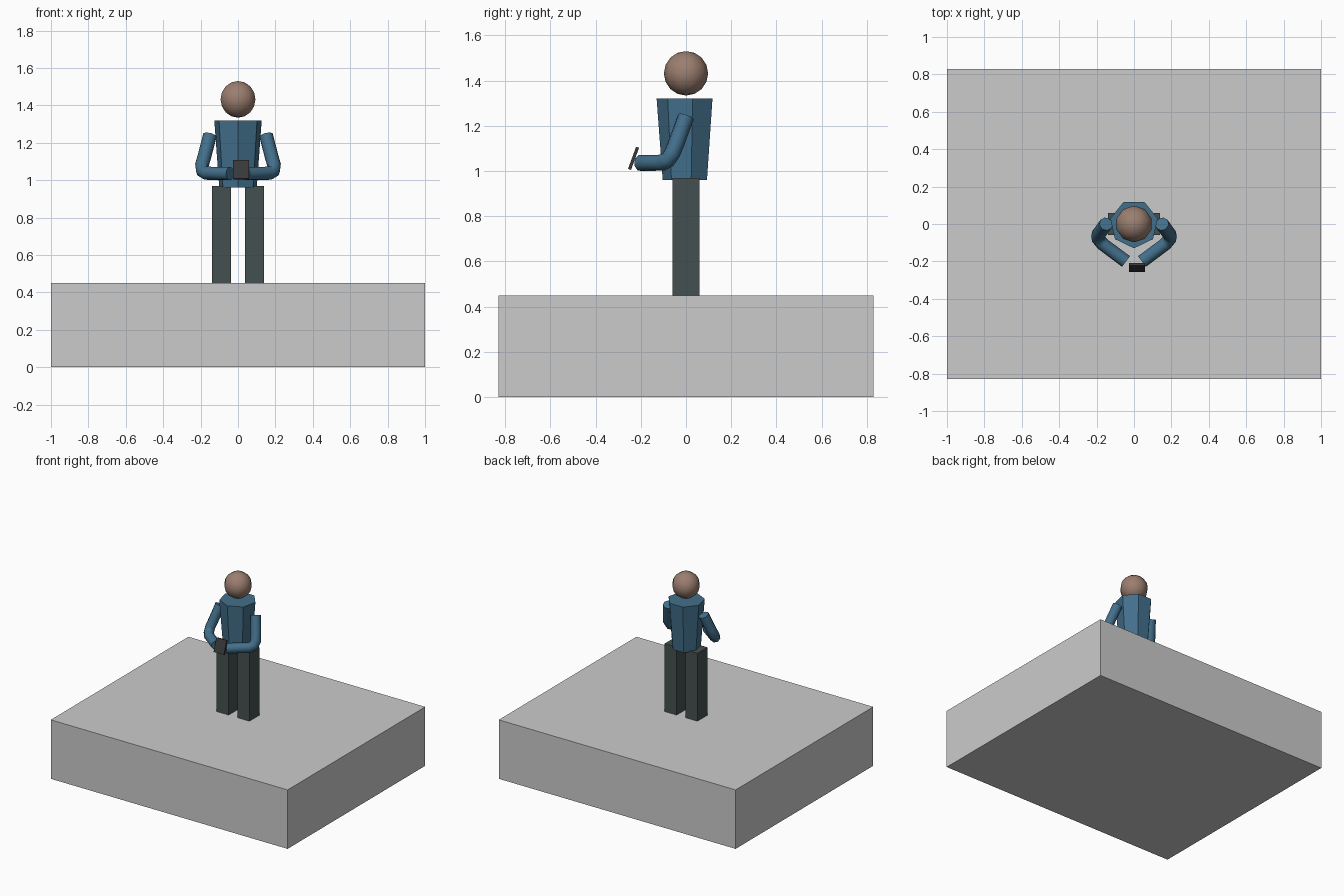
import bpy
from math import radians, pi

if "Cube" in bpy.data.objects:
    bpy.data.objects.remove(bpy.data.objects["Cube"])


def paint(obj, name, rgb):
    mat = bpy.data.materials.get(name) or bpy.data.materials.new(name)
    mat.diffuse_color = (*rgb, 1)
    mat.use_nodes = True
    mat.node_tree.nodes["Principled BSDF"].inputs["Base Color"].default_value = mat.diffuse_color
    obj.data.materials.append(mat)


def box(name, centre, size, tilt=0):
    bpy.ops.mesh.primitive_cube_add(size=1, location=centre, rotation=(tilt, 0, 0))
    obj = bpy.context.object
    obj.name = name
    obj.scale = size
    return obj


BLUE, DARK = (0.055, 0.16, 0.26), (0.06, 0.08, 0.08)

# plinth
box("plinth", (0, 0, 0.225), (2, 1.66, 0.45))

# legs
for side, label in ((-1, "right"), (1, "left")):
    leg = box(label + "_leg", (side * 0.088, 0, 0.708), (0.102, 0.12, 0.52))
    paint(leg, "trousers", DARK)

# seven-sided torso, widening upwards, with one corner facing front
bpy.ops.mesh.primitive_cone_add(vertices=7, radius1=0.103, radius2=0.13, depth=0.36,
                                location=(0, 0, 1.14), rotation=(0, 0, pi))
torso = bpy.context.object
torso.name = "torso"
paint(torso, "jacket", BLUE)

# head
bpy.ops.mesh.primitive_uv_sphere_add(segments=10, ring_count=8, radius=0.098,
                                     location=(0, 0, 1.432))
head = bpy.context.object
head.name = "head"
bpy.ops.object.shade_smooth()
paint(head, "skin", (0.33, 0.21, 0.16))

# bent arms, swept tubes from shoulder to hand
ARM = [(0.15, 0, 1.24), (0.18, -0.042, 1.125), (0.193, -0.06, 1.08),
       (0.19, -0.08, 1.05), (0.168, -0.107, 1.037), (0.043, -0.2, 1.035)]
for side, label in ((-1, "right"), (1, "left")):
    curve = bpy.data.curves.new(label + "_arm", "CURVE")
    curve.dimensions = "3D"
    curve.bevel_depth = 0.037
    curve.bevel_resolution = 2
    curve.use_fill_caps = True
    spline = curve.splines.new("POLY")
    spline.points.add(len(ARM) - 1)
    for point, (x, y, z) in zip(spline.points, ARM):
        point.co = (side * x, y, z, 1)
    arm = bpy.data.objects.new(label + "_arm", curve)
    bpy.context.collection.objects.link(arm)
    paint(arm, "jacket", BLUE)

# tilted handheld tablet
tablet = box("tablet", (0.016, -0.232, 1.056), (0.086, 0.014, 0.104), radians(-20))
paint(tablet, "tablet", (0.04, 0.04, 0.04))
